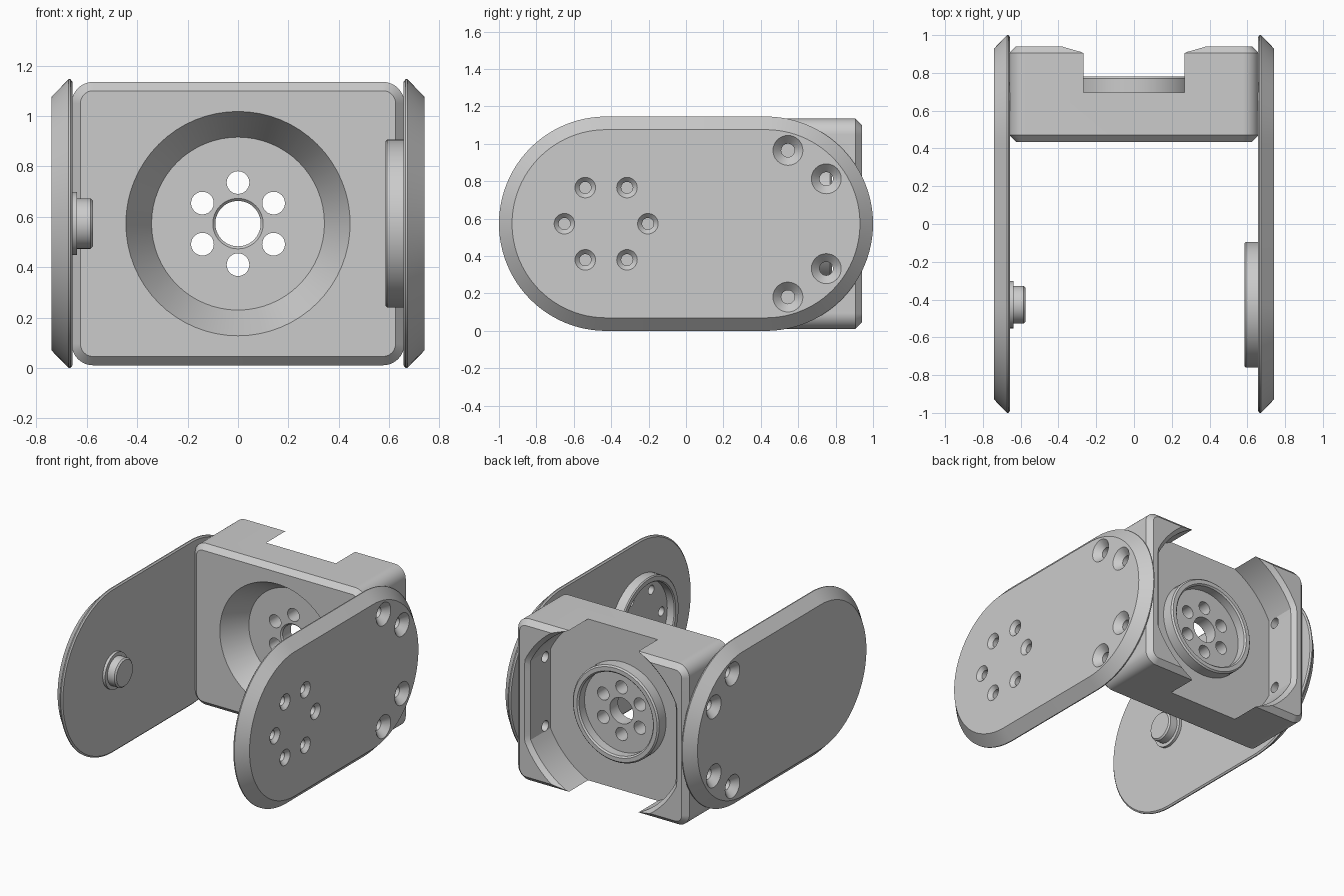
import bpy, bmesh
from math import sin, cos, pi, radians

cube = bpy.data.objects.get("Cube")
if cube:
    bpy.data.objects.remove(cube, do_unlink=True)

grey = bpy.data.materials.new("plain_grey")
grey.use_nodes = True
COLOUR = (0.6, 0.6, 0.6, 1)
grey.diffuse_color = COLOUR
grey.node_tree.nodes["Principled BSDF"].inputs["Base Color"].default_value = COLOUR

ZC = 0.573      # height of the common centre line
ARM = 0.427     # distance of the plate arc centres from the middle


def circle(r, a=0, b=ZC, n=64):
    return [(a + r * cos(2 * pi * i / n), b + r * sin(2 * pi * i / n)) for i in range(n)]


def rounded_rect(hw, hh, r, n=16):
    pts = []
    for k, (sa, sb) in enumerate([(1, 1), (-1, 1), (-1, -1), (1, -1)]):
        for i in range(n + 1):
            t = (k + i / n) * pi / 2
            pts.append((sa * (hw - r) + r * cos(t), ZC + sb * (hh - r) + r * sin(t)))
    return pts


def clipped_circle(r, limit):
    return [(max(-limit, min(limit, a)), b) for a, b in circle(r, n=96)]


def loft(name, axis, sections):
    """Closed solid through outlines placed along the x or y axis."""
    bm = bmesh.new()
    rings = []
    for pos, outline in sections:
        rings.append([bm.verts.new((pos, a, b) if axis == "x" else (a, pos, b))
                      for a, b in outline])
    n = len(rings[0])
    for lo, hi in zip(rings, rings[1:]):
        for i in range(n):
            j = (i + 1) % n
            bm.faces.new((lo[i], lo[j], hi[j], hi[i]))
    bm.faces.new(rings[0])
    bm.faces.new(rings[-1])
    bmesh.ops.remove_doubles(bm, verts=bm.verts, dist=1e-5)
    bmesh.ops.recalc_face_normals(bm, faces=bm.faces)
    mesh = bpy.data.meshes.new(name)
    bm.to_mesh(mesh)
    bm.free()
    mesh.materials.append(grey)
    ob = bpy.data.objects.new(name, mesh)
    bpy.context.collection.objects.link(ob)
    return ob


def turned(name, axis, profile, a=0, b=ZC, n=64):
    return loft(name, axis, [(p, circle(r, a, b, n)) for p, r in profile])


def activate(ob):
    bpy.ops.object.select_all(action="DESELECT")
    ob.select_set(True)
    bpy.context.view_layer.objects.active = ob


def cut(cutter, *targets):
    cutter.hide_render = True
    for ob in targets:
        activate(ob)
        mod = ob.modifiers.new("cut", "BOOLEAN")
        mod.operation = "DIFFERENCE"
        mod.solver = "EXACT"
        mod.object = cutter
        bpy.ops.object.modifier_apply(modifier=mod.name)
    bpy.data.objects.remove(cutter, do_unlink=True)


# Main block with chamfered front and back edges
block = loft("main_block", "y", [
    (0.435, rounded_rect(0.625, 0.527, 0.05)),
    (0.47, rounded_rect(0.66, 0.562, 0.085)),
    (0.905, rounded_rect(0.66, 0.562, 0.085)),
    (0.94, rounded_rect(0.625, 0.527, 0.05))])

# Rear pocket, open at top and bottom
cut(loft("pocket_cutter", "y", [
    (0.695, clipped_circle(0.623, 0.56)),
    (0.912, clipped_circle(0.623, 0.56)),
    (0.96, clipped_circle(0.67, 0.607))]), block)

# Conical front cup
cut(turned("cup_cutter", "y", [(0.4179, 0.455), (0.435, 0.445), (0.61, 0.343)]), block)

# Raised ring in the pocket
rear_ring = turned("rear_ring", "y", [
    (0.65, 0.333), (0.77, 0.333), (0.78, 0.323), (0.78, 0.295), (0.77, 0.285), (0.71, 0.285)])

# Centre hole and ring of six holes
cut(turned("centre_cutter", "y", [(0.59, 0.1), (0.61, 0.1), (0.62, 0.09), (0.85, 0.09)]),
    block, rear_ring)
for k in range(6):
    t = radians(30 + 60 * k)
    cut(turned("hole_cutter", "y", [(0.58, 0.045), (0.85, 0.045)],
               0.163 * cos(t), ZC + 0.163 * sin(t), 32), block, rear_ring)


# Side plates with broad outer chamfers
def side_plate(name, s):
    layers = [(0.657, 0.01), (0.665, 0), (0.672, 0), (0.74, 0.07)]
    return loft(name, "x", [
        (s * x, rounded_rect(1 - d, ZC - d, ZC - d, 24)) for x, d in layers])


left_plate = side_plate("left_side_plate", 1)
right_plate = side_plate("right_side_plate", -1)

# Round hub on the left plate
left_hub = turned("left_hub", "x", [
    (0.67, 0.333), (0.592, 0.333), (0.585, 0.326), (0.585, 0.295), (0.592, 0.288),
    (0.645, 0.288)], -ARM)

# Pivot pin on the right plate
pin_collar = turned("pin_collar", "x", [(-0.67, 0.125), (-0.638, 0.125)], -ARM)
pivot_pin = turned("pivot_pin", "x", [
    (-0.65, 0.1), (-0.585, 0.1), (-0.575, 0.09)], -ARM)

# Countersunk screw holes joining the plates to the block
for s, plate in ((1, left_plate), (-1, right_plate)):
    for y, dz in ((0.545, 0.392), (0.75, 0.24)):
        for z in (ZC + dz, ZC - dz):
            cut(turned("screw_cutter", "x", [
                (s * 0.76, 0.08), (s * 0.74, 0.08), (s * 0.695, 0.036), (s * 0.42, 0.036)],
                y, z, 32), plate, block)

# Countersunk holes through the left plate and hub
for k in range(6):
    t = radians(60 * k)
    cut(turned("hub_hole_cutter", "x", [
        (0.76, 0.055), (0.74, 0.055), (0.715, 0.031), (0.56, 0.031)],
        -ARM + 0.223 * cos(t), ZC + 0.223 * sin(t), 32), left_plate, left_hub)

for ob in (block, rear_ring, left_plate, right_plate, left_hub, pin_collar, pivot_pin):
    activate(ob)
    bpy.ops.object.shade_smooth_by_angle(angle=radians(25))
